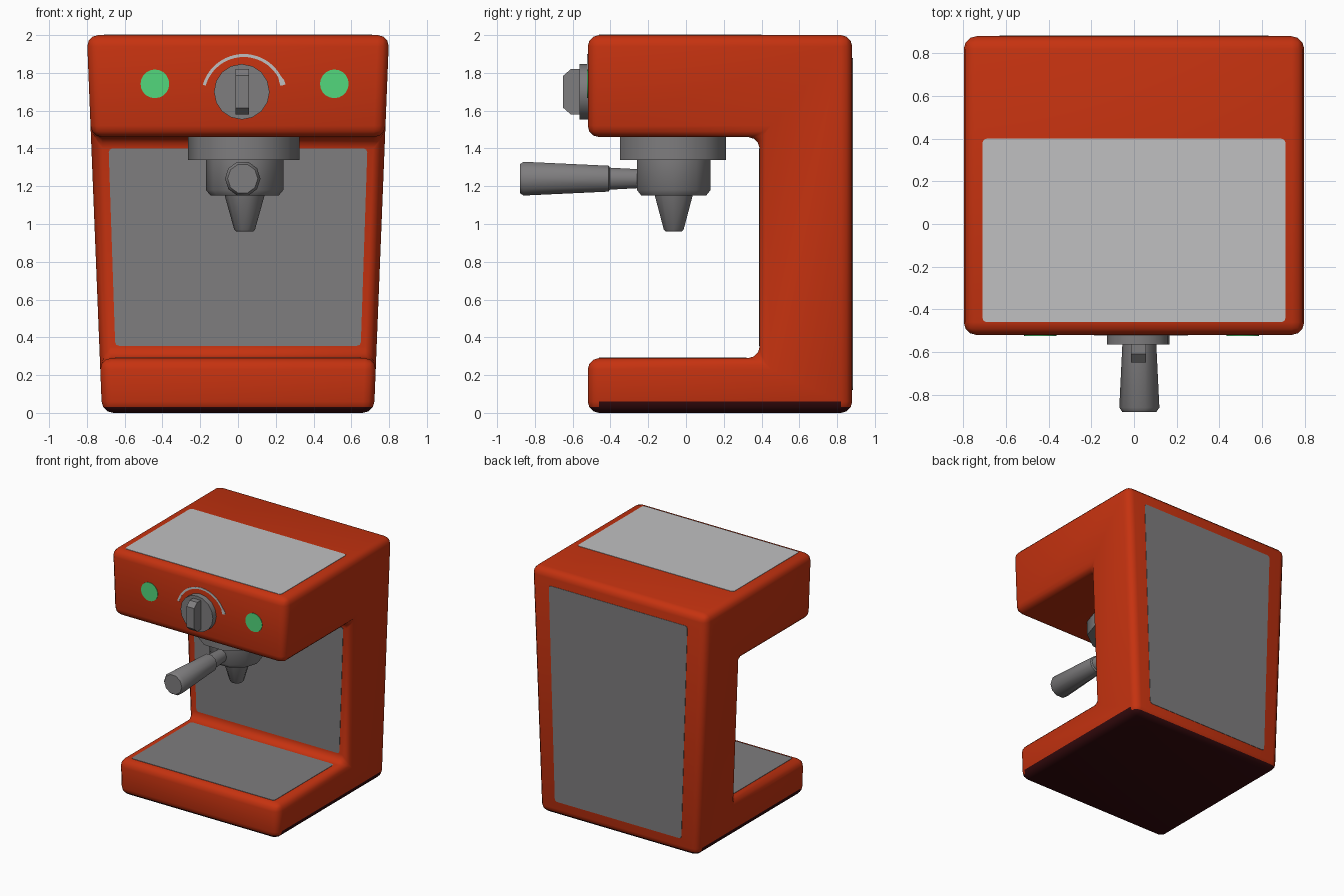
import bpy, bmesh, math
from mathutils import Matrix, Vector

if "Cube" in bpy.data.objects:
    bpy.data.objects.remove(bpy.data.objects["Cube"])


def mat(name, r, g, b):
    m = bpy.data.materials.new(name)
    m.diffuse_color = (r, g, b, 1)
    m.use_nodes = True
    m.node_tree.nodes["Principled BSDF"].inputs["Base Color"].default_value = m.diffuse_color
    return m


RED = mat("red_enamel", 0.56, 0.032, 0.005)
DARK = mat("dark_underside", 0.035, 0.003, 0.004)
GREY = mat("mid_grey_metal", 0.21, 0.205, 0.21)
LIGHT = mat("light_grey", 0.53, 0.53, 0.535)
GREEN = mat("green_light", 0.085, 0.68, 0.2)


def finish(name, bm, mats, smooth=40):
    bmesh.ops.recalc_face_normals(bm, faces=bm.faces[:])
    me = bpy.data.meshes.new(name)
    bm.to_mesh(me)
    bm.free()
    ob = bpy.data.objects.new(name, me)
    bpy.context.collection.objects.link(ob)
    for m in mats:
        me.materials.append(m)
    if smooth:
        bpy.ops.object.select_all(action='DESELECT')
        ob.select_set(True)
        bpy.context.view_layer.objects.active = ob
        bpy.ops.object.shade_smooth_by_angle(angle=math.radians(smooth))
    return ob


def extrude(bm, pts, vec):
    """Solid from a flat polygon pushed along vec."""
    f = bm.faces.new([bm.verts.new(p) for p in pts])
    r = bmesh.ops.extrude_face_region(bm, geom=[f], use_keep_orig=True)
    vs = [v for v in r['geom'] if isinstance(v, bmesh.types.BMVert)]
    bmesh.ops.translate(bm, verts=vs, vec=vec)


def lathe(name, rings, sides, loc, m, front=False):
    """Turned part; rings are (radius, distance) along z, or along -y if front."""
    bm = bmesh.new()
    loops = [[bm.verts.new((r * math.cos(2 * math.pi * i / sides),
                            r * math.sin(2 * math.pi * i / sides), h))
              for i in range(sides)] for r, h in rings]
    for a, b in zip(loops, loops[1:]):
        for i in range(sides):
            j = (i + 1) % sides
            bm.faces.new((a[i], a[j], b[j], b[i]))
    bm.faces.new(loops[0])
    bm.faces.new(loops[-1])
    rot = Matrix.Rotation(math.pi / 2, 4, 'X') if front else Matrix()
    bm.transform(Matrix.Translation(loc) @ rot)
    return finish(name, bm, [m])


def panel(name, corners, normal, m, c=0.02):
    """Thin inlaid plate with softened corners."""
    pts = []
    for i, p in enumerate(corners):
        p = Vector(p)
        a = (Vector(corners[i - 1]) - p).normalized() * c
        b = (Vector(corners[(i + 1) % 4]) - p).normalized() * c
        pts += [p + a, p + (a + b) * 0.28, p + b]
    n = Vector(normal)
    bm = bmesh.new()
    extrude(bm, [p - n * 0.003 for p in pts], n * 0.006)
    finish(name, bm, [m], 0)


# C-shaped body: side profile, narrowing downwards, rounded edges
bm = bmesh.new()
profile = [(-0.52, 0), (0.88, 0), (0.88, 2), (-0.52, 2),
           (-0.52, 1.46), (0.39, 1.46), (0.39, 0.29), (-0.52, 0.29)]
extrude(bm, [(-1, y, z) for y, z in profile], (2, 0, 0))
for v in bm.verts:
    v.co.x *= 0.72 + 0.04 * v.co.z
bmesh.ops.recalc_face_normals(bm, faces=bm.faces[:])
bmesh.ops.bevel(bm, geom=bm.edges[:], offset=0.06, segments=3,
                profile=0.5, affect='EDGES', clamp_overlap=True)
for f in bm.faces:
    if f.calc_center_median().z < 0.045:
        f.material_index = 1
finish("body", bm, [RED, DARK])

# Inlaid panels
panel("top_panel", [(-0.71, -0.46, 2), (0.71, -0.46, 2),
                    (0.71, 0.40, 2), (-0.71, 0.40, 2)], (0, 0, 1), LIGHT)
panel("tray_panel", [(-0.65, -0.46, 0.29), (0.65, -0.46, 0.29),
                     (0.65, 0.32, 0.29), (-0.65, 0.32, 0.29)], (0, 0, 1), GREY)
panel("splash_panel", [(-0.65, 0.39, 0.355), (0.65, 0.39, 0.355),
                       (0.685, 0.39, 1.40), (-0.685, 0.39, 1.40)], (0, -1, 0), GREY)
panel("back_panel", [(-0.575, 0.88, 0.12), (0.575, 0.88, 0.12),
                     (0.63, 0.88, 1.88), (-0.63, 0.88, 1.88)], (0, 1, 0), GREY)

# Brew head, filter holder and spout
lathe("brew_head", [(0.295, 1.34), (0.295, 1.48)], 10, (0.03, -0.07, 0), GREY)
lathe("filter_holder", [(0.18, 1.15), (0.205, 1.18), (0.205, 1.35)], 10,
      (0.035, -0.065, 0), GREY)
lathe("spout", [(0.035, 0.975), (0.045, 0.96), (0.055, 0.97), (0.108, 1.16)], 10,
      (0.035, -0.065, 0), GREY)

# Handle pointing forwards
lathe("handle_neck", [(0.05, 0.2), (0.062, 0.42)], 10, (0.025, 0, 1.24), GREY, True)
lathe("handle_grip", [(0.05, 0.395), (0.072, 0.41), (0.094, 0.86), (0.08, 0.88)], 10,
      (0.025, 0, 1.24), GREY, True)

# Control knob with grip ridge
lathe("knob_disc", [(0.147, 0.50), (0.147, 0.565)], 16, (0.02, 0, 1.70), GREY, True)
bm = bmesh.new()
ridge = [(-0.55, -0.12), (-0.61, -0.12), (-0.65, -0.085),
         (-0.65, 0.085), (-0.61, 0.12), (-0.55, 0.12)]
extrude(bm, [(-0.013, y, 1.70 + z) for y, z in ridge], (0.07, 0, 0))
finish("knob_ridge", bm, [GREY], 0)

# Indicator lights
for side, x in (("left", -0.44), ("right", 0.51)):
    lathe(side + "_light", [(0.076, 0.517), (0.076, 0.524)], 20,
          (x, 0, 1.742), GREEN, True)

# Painted dial arc, thicker at its right end
bm = bmesh.new()
N = 24
outer, inner = [], []
for i in range(N + 1):
    a = math.radians(164 - 148 * i / N)
    w = 0.008 if i < N - 1 else 0.014
    for lst, r in ((outer, 0.217 + w), (inner, 0.217 - w)):
        lst.append((0.03 + r * math.cos(a), -0.517, 1.675 + r * math.sin(a)))
extrude(bm, outer + inner[::-1], (0, -0.006, 0))
finish("dial_arc", bm, [LIGHT], 0)
